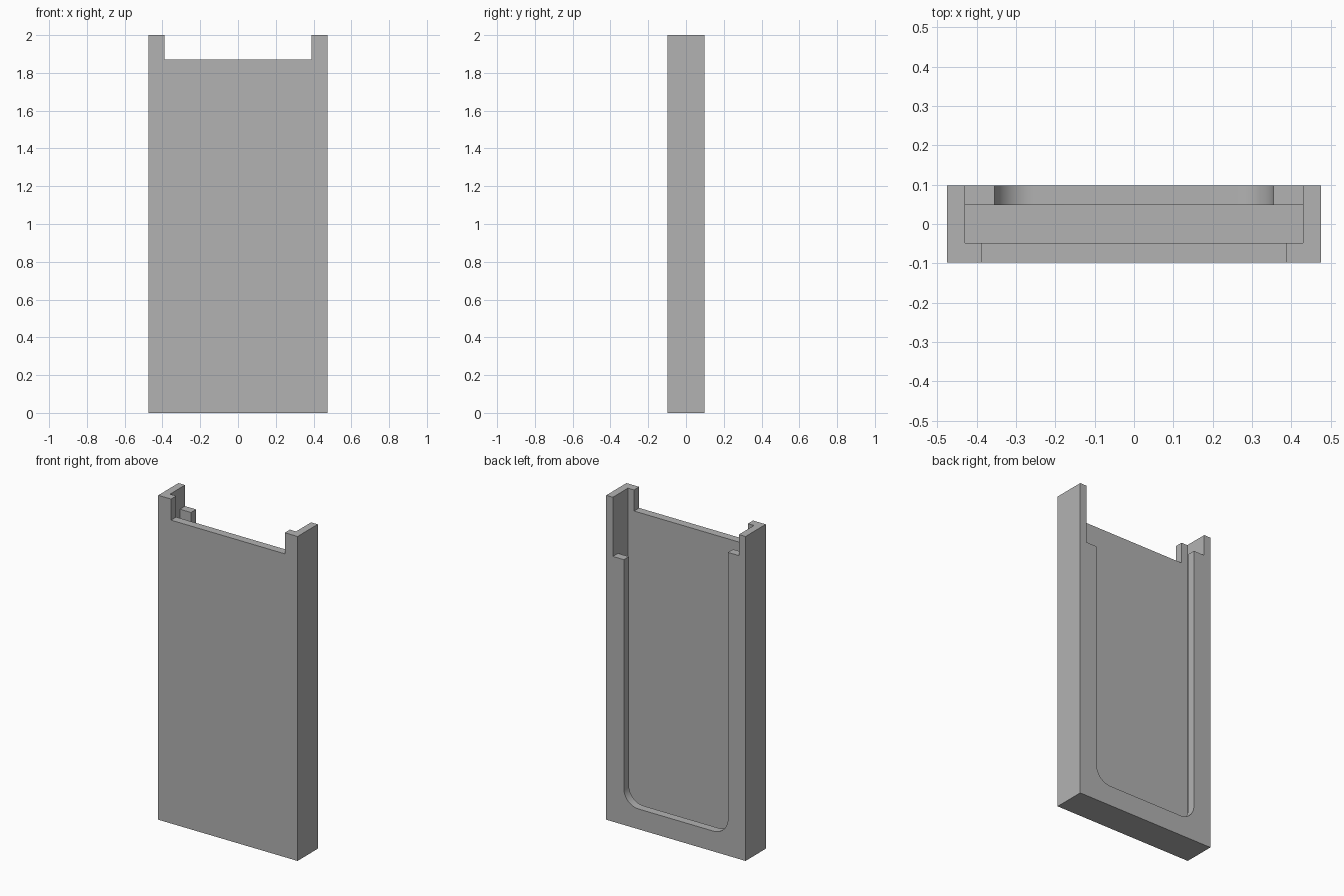
import bpy
import bmesh
from math import cos, sin, pi, radians

cube = bpy.data.objects.get("Cube")
if cube:
    bpy.data.objects.remove(cube, do_unlink=True)

# Main sizes
HALF_W, HALF_D, HEIGHT = 0.475, 0.0985, 2.0
CAVITY_W, CAVITY_D, FLOOR = 0.43, 0.0485, 0.05
OVER = HEIGHT + 0.2          # cutters run past the open top

grey = bpy.data.materials.new("plain grey")
grey.use_nodes = True
colour = (0.448, 0.448, 0.448, 1)
grey.diffuse_color = colour
grey.node_tree.nodes["Principled BSDF"].inputs["Base Color"].default_value = colour


def slab(name, outline, y0, y1):
    """Solid made by extruding an (x, z) outline from y0 to y1."""
    bm = bmesh.new()
    face = bm.faces.new([bm.verts.new((x, y0, z)) for x, z in outline])
    new = bmesh.ops.extrude_face_region(bm, geom=[face])["geom"]
    moved = [v for v in new if isinstance(v, bmesh.types.BMVert)]
    bmesh.ops.translate(bm, verts=moved, vec=(0, y1 - y0, 0))
    bmesh.ops.recalc_face_normals(bm, faces=bm.faces)
    mesh = bpy.data.meshes.new(name)
    bm.to_mesh(mesh)
    bm.free()
    mesh.materials.append(grey)
    obj = bpy.data.objects.new(name, mesh)
    bpy.context.collection.objects.link(obj)
    return obj


def rect(half_w, z0, z1):
    return [(-half_w, z0), (half_w, z0), (half_w, z1), (-half_w, z1)]


def arc(cx, cz, r, start, steps=16):
    return [(cx + r * cos(start + pi / 2 * i / steps),
             cz + r * sin(start + pi / 2 * i / steps)) for i in range(steps + 1)]


# Outer body of the sleeve
sleeve = slab("sleeve", rect(HALF_W, 0, HEIGHT), -HALF_D, HALF_D)

# Inner pocket, open at the top
pocket = slab("pocket_cutter", rect(CAVITY_W, FLOOR, OVER), -CAVITY_D, CAVITY_D)

# Notch in the top of the front wall
notch = slab("front_notch_cutter", rect(0.388, 1.87, OVER), -0.2, 0)

# Back window: rounded lower corners, shoulders at two heights
win, sill, r = 0.355, 0.125, 0.1
outline = (arc(-win + r, sill + r, r, pi) + arc(win - r, sill + r, r, 1.5 * pi)
           + [(win, 1.635), (CAVITY_W, 1.635), (CAVITY_W, OVER),
              (-CAVITY_W, OVER), (-CAVITY_W, 1.87), (-win, 1.87)])
window = slab("back_window_cutter", outline, 0, 0.2)

# Cut the openings
bpy.ops.object.select_all(action="DESELECT")
bpy.context.view_layer.objects.active = sleeve
sleeve.select_set(True)
for cutter in (pocket, notch, window):
    cutter.hide_render = True
    mod = sleeve.modifiers.new(cutter.name, "BOOLEAN")
    mod.operation = "DIFFERENCE"
    mod.solver = "EXACT"
    mod.object = cutter
    bpy.ops.object.modifier_apply(modifier=mod.name)
    bpy.data.objects.remove(cutter, do_unlink=True)

bpy.ops.object.shade_smooth_by_angle(angle=radians(30))
